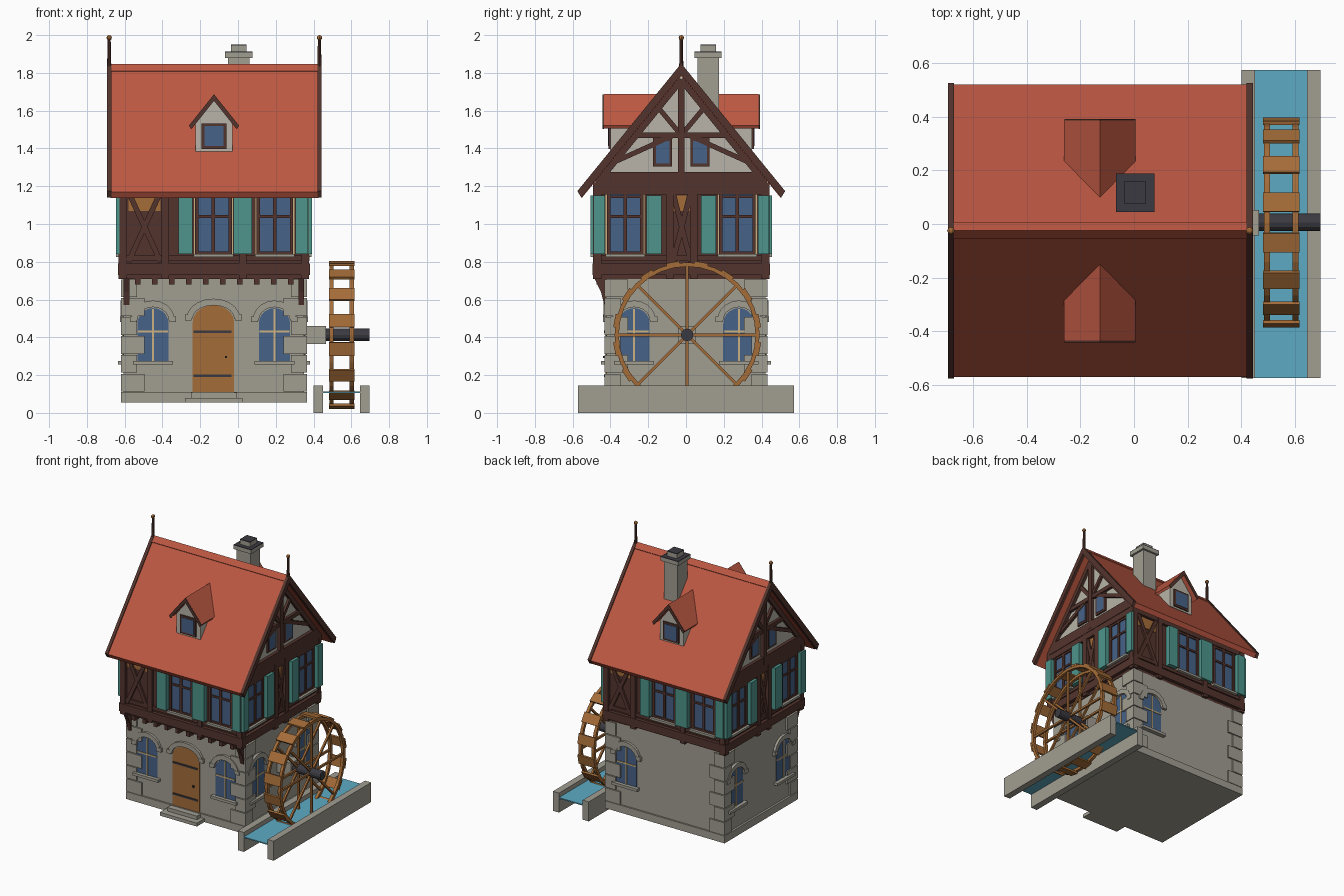
import bpy, bmesh, math
from mathutils import Vector

if "Cube" in bpy.data.objects:
    bpy.data.objects.remove(bpy.data.objects["Cube"])


def srgb(r, g, b):
    return tuple(((c / 255 + 0.055) / 1.055) ** 2.4 for c in (r, g, b)) + (1.0,)


MATS = {}
for key, col in dict(stone=(161, 157, 145), plaster=(184, 180, 168), roof_red=(188, 88, 66),
                     dark_timber=(83, 52, 45), oak=(164, 108, 56), iron=(58, 58, 65),
                     teal_paint=(77, 149, 139), glass_blue=(70, 98, 136),
                     water_blue=(93, 171, 196), tan=(205, 178, 130)).items():
    MATS[key] = bpy.data.materials.new(key)
    MATS[key].diffuse_color = srgb(*col)
PARTS = {}

# Wall frames: (u along wall, z up, d outward) -> world
front = lambda u, z, d: Vector((u, -d, z))
back = lambda u, z, d: Vector((u, d, z))
right = lambda u, z, d: Vector((d, u, z))
left = lambda u, z, d: Vector((-d, u, z))


def mesh_of(part, mat):
    return PARTS.setdefault(part, (bmesh.new(), mat))[0]


def prism(part, mat, pts, d0, d1, M):
    bm = mesh_of(part, mat)
    a = [bm.verts.new(M(u, z, d0)) for u, z in pts]
    b = [bm.verts.new(M(u, z, d1)) for u, z in pts]
    bm.faces.new(a)
    bm.faces.new(b)
    for i in range(len(pts)):
        j = (i + 1) % len(pts)
        bm.faces.new((a[i], a[j], b[j], b[i]))


def rect(part, mat, u0, u1, z0, z1, d0, d1, M=back):
    prism(part, mat, [(u0, z0), (u1, z0), (u1, z1), (u0, z1)], d0, d1, M)


def beam(part, mat, p, q, w, d0, d1, M):
    p, q = Vector(p), Vector(q)
    t = (q - p).normalized()
    n = Vector((-t.y, t.x)) * w / 2
    prism(part, mat, [tuple(v) for v in (p + n, q + n, q - n, p - n)], d0, d1, M)


def arch(c, z0, zs, hw, rise, n=10):
    curve = [(c - hw * math.cos(math.pi * i / n), zs + rise * math.sin(math.pi * i / n)) for i in range(n + 1)]
    return [(c - hw, z0)] + curve + [(c + hw, z0)]


def chevron(part, mat, c, top, half, slope, th, d0, d1, M):
    e, k = half * slope, half - th * 0.35
    prism(part, mat, [(c, top), (c + half, top - e), (c + k, top - th - k * slope), (c, top - th),
                      (c - k, top - th - k * slope), (c - half, top - e)], d0, d1, M)


CX, CY, SLOPE = -0.127, -0.025, 1.229

# Stone ground floor with plinth and door steps
rect("stone_walls", "stone", -0.605, 0.35, 0.08, 0.715, -0.42, 0.42)
rect("plinth", "stone", -0.62, 0.365, 0.055, 0.11, -0.432, 0.432)
rect("door_steps", "stone", -0.28, 0.025, 0.055, 0.08, 0.40, 0.52, front)
rect("door_steps", "stone", -0.25, -0.005, 0.08, 0.107, 0.40, 0.475, front)

# Corner quoins, alternating long and short
for sx in (-1, 1):
    for sy in (-1, 1):
        for i in range(6):
            lx, ly = (0.125, 0.085) if i % 2 == 0 else (0.085, 0.125)
            x, y = CX + sx * 0.492, sy * 0.432
            rect("quoins", "stone", *sorted((x, x - sx * lx)), 0.113 + i * 0.1, 0.207 + i * 0.1,
                 *sorted((y, y - sy * ly)))


def arched_hood(M, c, d, hw, z0, zs, rise):
    outer, inner = arch(c, z0, zs, hw + 0.032, rise + 0.035), arch(c, z0, zs, hw, rise)
    prism("arch_hoods", "stone", outer + inner[::-1], d - 0.01, d + 0.018, M)
    for s in (-1, 1):
        rect("arch_hoods", "stone", *sorted((c + s * (hw + 0.005), c + s * (hw + 0.04))), z0 - 0.01, z0 + 0.02,
             d - 0.01, d + 0.02, M)


def arched_window(M, c, d):
    prism("arched_glass", "glass_blue", arch(c, 0.27, 0.47, 0.083, 0.085), d - 0.01, d + 0.004, M)
    rect("arched_window_bars", "tan", c - 0.005, c + 0.005, 0.27, 0.55, d, d + 0.009, M)
    rect("arched_window_bars", "tan", c - 0.08, c + 0.08, 0.425, 0.435, d, d + 0.009, M)
    rect("window_sills", "stone", c - 0.105, c + 0.105, 0.255, 0.275, d - 0.01, d + 0.03, M)
    arched_hood(M, c, d, 0.083, 0.49, 0.49, 0.07)


for M, c, d in ((front, -0.45, 0.42), (front, 0.193, 0.42), (back, 0.193, 0.42), (right, -0.275, 0.35),
                (right, 0.28, 0.35), (left, -0.275, 0.605), (left, 0.28, 0.605)):
    arched_window(M, c, d)

# Front door with iron straps
prism("door", "oak", arch(-0.13, 0.107, 0.48, 0.11, 0.09), 0.41, 0.426, front)
arched_hood(front, -0.13, 0.42, 0.11, 0.50, 0.50, 0.07)
for z in (0.197, 0.43):
    rect("door_straps", "iron", -0.235, -0.035, z - 0.006, z + 0.006, 0.42, 0.433, front)
rect("door_knob", "iron", -0.07, -0.058, 0.29, 0.302, 0.42, 0.44, front)

# Timber upper floor on joists and brackets
rect("upper_floor", "dark_timber", -0.61, 0.355, 0.71, 1.225, -0.47, 0.42)
for i in range(10):
    x = -0.53 + i * 0.09
    rect("joist_ends", "dark_timber", x - 0.014, x + 0.014, 0.68, 0.712, 0.40, 0.475, front)
for x in (-0.605, 0.32):
    prism("brackets", "dark_timber", [(-0.41, 0.56), (-0.432, 0.57), (-0.45, 0.64), (-0.485, 0.712), (-0.41, 0.712)],
          x, x + 0.03, right)


def framing(M, u0, u1, d, posts, cross):
    T = ("timber_frame", "dark_timber")
    for u in (u0 + 0.025, *posts, u1 - 0.025):
        rect(*T, u - 0.02, u + 0.02, 0.71, 1.22, d - 0.01, d + 0.022, M)
    for z0, z1, k in ((0.73, 0.79, 0.025), (0.805, 0.832, 0.014), (1.155, 1.215, 0.02)):
        rect(*T, u0, u1, z0, z1, d - 0.01, d + k, M)
    a, b = cross
    beam(*T, (a, 0.80), (b, 1.17), 0.028, d, d + 0.016, M)
    beam(*T, (b, 0.80), (a, 1.17), 0.028, d, d + 0.014, M)
    rect("infill_panels", "oak", a, b, 1.07, 1.15, d - 0.01, d + 0.005, M)


def upper_window(M, c, d):
    rect("window_reveals", "tan", c - 0.103, c + 0.103, 0.84, 1.16, d - 0.01, d + 0.004, M)
    rect("upper_glass", "glass_blue", c - 0.09, c + 0.09, 0.84, 1.155, d - 0.01, d + 0.008, M)
    for u in (-0.088, 0, 0.088):
        rect("upper_window_bars", "dark_timber", c + u - 0.009, c + u + 0.009, 0.84, 1.155, d, d + 0.017, M)
    for z in (0.848, 1.04, 1.145):
        rect("upper_window_bars", "dark_timber", c - 0.09, c + 0.09, z - 0.007, z + 0.007, d, d + 0.016, M)
    rect("upper_sills", "stone", c - 0.105, c + 0.105, 0.825, 0.841, d, d + 0.035, M)


flip = lambda u: 2 * CX - u
LONG_SHUTTERS = ((-0.315, -0.24), (-0.025, 0.075), (0.305, 0.37))
SIDE_SHUTTERS = ((-0.49, -0.43), (-0.21, -0.13), (0.08, 0.16), (0.38, 0.44))
for M, d, f in ((front, 0.47, lambda u: u), (back, 0.42, flip)):
    framing(M, -0.632, 0.378, d, [f(-0.385), f(0.025)], (f(-0.58), f(-0.41)))
    for c in (-0.13, 0.195):
        upper_window(M, f(c), d)
    for a, b in LONG_SHUTTERS:
        rect("shutters", "teal_paint", *sorted((f(a), f(b))), 0.84, 1.15, d, d + 0.036, M)
for M, d in ((right, 0.355), (left, 0.61)):
    framing(M, -0.492, 0.442, d, [-0.085, 0.04], (-0.07, 0.025))
    for c in (-0.322, 0.272):
        upper_window(M, c, d)
    for a, b in SIDE_SHUTTERS:
        rect("shutters", "teal_paint", a, b, 0.84, 1.15, d, d + 0.036, M)

    # Half-timbered gable
    G = ("gable_timbers", "dark_timber")
    rect(*G, CY - 0.455, CY + 0.455, 1.2, 1.275, d - 0.01, d + 0.024, M)
    rect(*G, CY - 0.018, CY + 0.018, 1.22, 1.76, d - 0.01, d + 0.026, M)
    rect(*G, CY - 0.25, CY + 0.25, 1.455, 1.485, d - 0.01, d + 0.02, M)
    for s in (-1, 1):
        beam(*G, (CY, 1.765), (CY + s * 0.43, 1.237), 0.035, d - 0.01, d + 0.022, M)
        beam(*G, (CY, 1.47), (CY + s * 0.125, 1.62), 0.026, d - 0.01, d + 0.017, M)
        beam(*G, (CY + s * 0.04, 1.47), (CY + s * 0.35, 1.33), 0.026, d - 0.01, d + 0.018, M)
        c = CY + s * 0.099
        rect("small_window_frames", "dark_timber", c - 0.05, c + 0.05, 1.305, 1.455, d - 0.01, d + 0.012, M)
        rect("small_glass", "glass_blue", c - 0.036, c + 0.036, 1.32, 1.44, d - 0.01, d + 0.015, M)
prism("gable_walls", "plaster", [(CY - 0.45, 1.222), (CY + 0.45, 1.222), (CY, 1.785)], -0.61, 0.355, right)

# Main roof, ridge, bargeboards, finials
chevron("main_roof", "roof_red", CY, 1.84, 0.545, SLOPE, 0.055, -0.675, 0.425, right)
chevron("ridge_cap", "roof_red", CY, 1.847, 0.03, SLOPE, 0.03, -0.675, 0.425, right)
for x in (-0.693, 0.42):
    chevron("bargeboards", "dark_timber", CY, 1.85, 0.55, SLOPE, 0.06, x, x + 0.023, right)
    bm = mesh_of("finial_posts", "dark_timber")
    ret = bmesh.ops.create_cone(bm, cap_ends=True, segments=8, radius1=0.012, radius2=0.008, depth=0.19)
    bmesh.ops.translate(bm, verts=ret["verts"], vec=(x + 0.011, CY, 1.885))
    bm = mesh_of("finial_balls", "oak")
    ret = bmesh.ops.create_uvsphere(bm, u_segments=8, v_segments=6, radius=0.014)
    bmesh.ops.translate(bm, verts=ret["verts"], vec=(x + 0.011, CY, 1.986))

# Dormers on both slopes
for M, o in ((front, 0.0), (back, -0.05)):
    prism("dormer_walls", "plaster", [(-0.225, 1.385), (-0.03, 1.385), (-0.03, 1.53), (CX, 1.655), (-0.225, 1.53)],
          0.15 + o, 0.40 + o, M)
    chevron("dormer_roofs", "roof_red", CX, 1.687, 0.133, 1.25, 0.028, 0.14 + o, 0.435 + o, M)
    chevron("dormer_bargeboards", "dark_timber", CX, 1.686, 0.132, 1.25, 0.034, 0.433 + o, 0.441 + o, M)
    rect("small_window_frames", "dark_timber", -0.192, -0.062, 1.398, 1.532, 0.39 + o, 0.41 + o, M)
    rect("small_glass", "glass_blue", -0.178, -0.076, 1.412, 1.518, 0.39 + o, 0.413 + o, M)

# Chimney with dark-topped cap
for x, y, z0, z1 in ((0.057, 0.057, 1.45, 1.885), (0.072, 0.072, 1.88, 1.908), (0.041, 0.041, 1.9, 1.945)):
    rect("chimney", "stone", 0.004 - x, 0.004 + x, z0, z1, 0.117 - y, 0.117 + y)
    if z0 > 1.5:
        rect("chimney_cap_tops", "iron", 0.004 - x, 0.004 + x, z1, z1 + 0.005, 0.117 - y, 0.117 + y)

# Mill race
for x in (0.40, 0.645):
    rect("race_walls", "stone", x, x + 0.05, 0, 0.145, -0.573, 0.573)
rect("water", "water_blue", 0.445, 0.65, 0.104, 0.112, -0.573, 0.573)

# Water wheel: rims, spokes, paddles, axle and bearing
WY, WZ = 0.006, 0.413
polar = lambda r, a: (WY + r * math.cos(a), WZ + r * math.sin(a))
for x in (0.484, 0.591):
    bm = mesh_of("wheel_rims", "oak")
    rings = [[bm.verts.new(right(*polar(r, math.tau * i / 32), dx))
              for r, dx in ((0.362, x), (0.384, x), (0.384, x + 0.022), (0.362, x + 0.022))] for i in range(32)]
    for i in range(32):
        for j in range(4):
            bm.faces.new((rings[i][j], rings[i][j - 1], rings[i - 1][j - 1], rings[i - 1][j]))
    for i in range(8):
        beam("wheel_spokes", "oak", polar(0.02, math.tau * i / 8), polar(0.37, math.tau * i / 8), 0.015,
             x + 0.004, x + 0.018, right)
for i in range(16):
    a = math.tau * (i + 0.5) / 16
    p, t = Vector(polar(0.385, a)), Vector((-math.sin(a), math.cos(a))) * 0.036
    beam("wheel_paddles", "oak", p - t, p + t, 0.014, 0.481, 0.616, right)
prism("axle", "iron", [polar(0.033, math.tau * i / 12) for i in range(12)], 0.44, 0.695, right)
rect("bearing_block", "stone", 0.345, 0.465, 0.365, 0.46, -0.042, 0.052)

# Turn every collected part into an object
for name, (bm, mat) in PARTS.items():
    bmesh.ops.recalc_face_normals(bm, faces=bm.faces)
    me = bpy.data.meshes.new(name)
    bm.to_mesh(me)
    bm.free()
    me.materials.append(MATS[mat])
    bpy.context.collection.objects.link(bpy.data.objects.new(name, me))

for m in bpy.data.materials:
    if m.users and not m.is_grease_pencil:
        m.use_nodes = True
        m.node_tree.nodes["Principled BSDF"].inputs["Base Color"].default_value = m.diffuse_color
